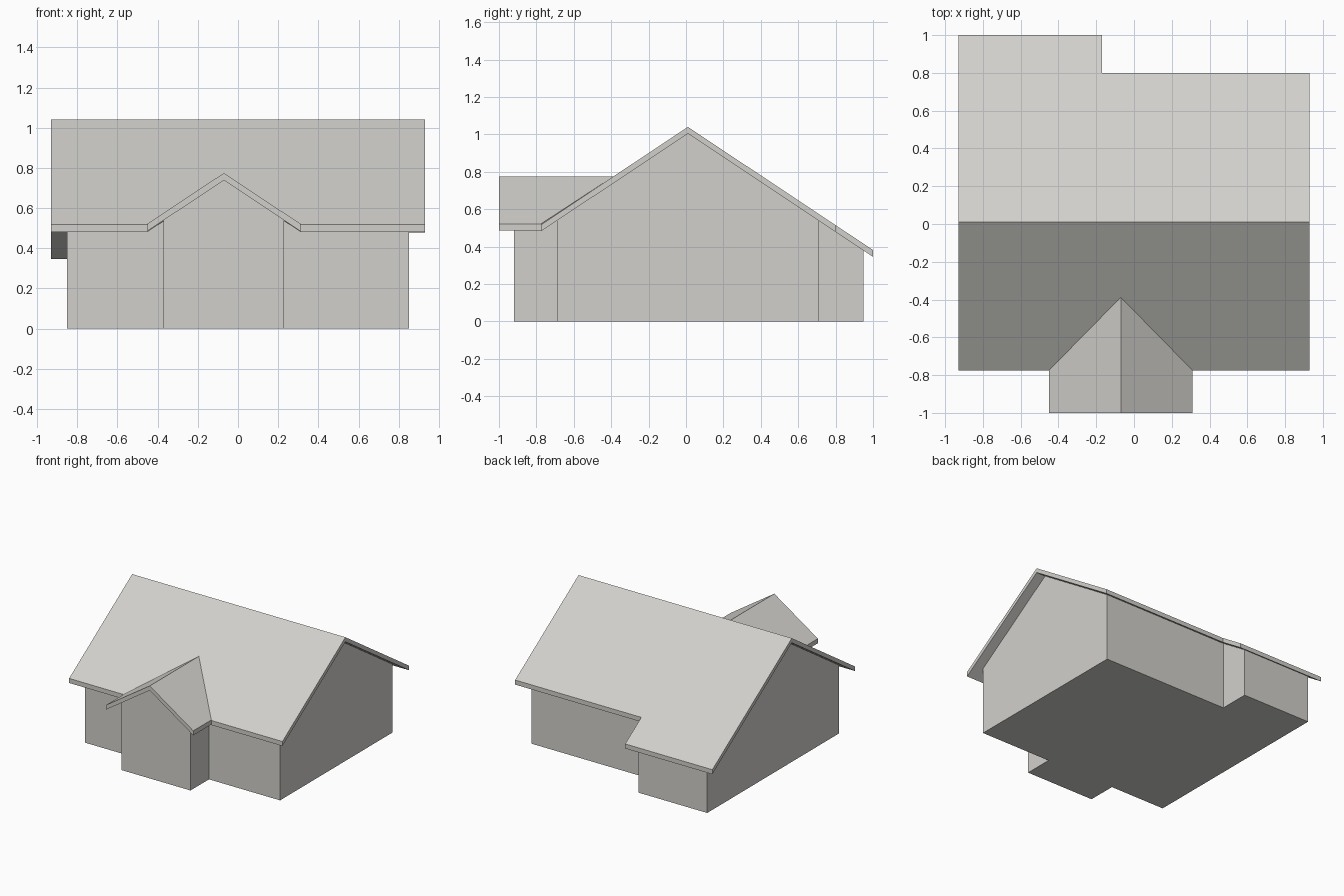
import bpy, bmesh, math

if "Cube" in bpy.data.objects:
    bpy.data.objects.remove(bpy.data.objects["Cube"])

# Shared dimensions
SLOPE, THICK = 0.665, 0.036
RIDGE_Y, RIDGE_Z = 0.01, 1.04        # main ridge, runs along x
GABLE_X, GABLE_Z = -0.07, 0.775      # front gable ridge, runs along y
EAVE_X, GABLE_HALF = 0.93, 0.38
FRONT_EAVE, REAR_EAVE = -0.775, 0.80
VALLEY_Y = RIDGE_Y - (RIDGE_Z - GABLE_Z) / SLOPE


def main_top(x, y):
    return RIDGE_Z - SLOPE * abs(y - RIDGE_Y)


def gable_top(x, y):
    return GABLE_Z - SLOPE * abs(x - GABLE_X)


plaster = bpy.data.materials.new("light grey")
plaster.diffuse_color = (0.64, 0.63, 0.60, 1)
plaster.use_nodes = True
plaster.node_tree.nodes["Principled BSDF"].inputs["Base Color"].default_value = plaster.diffuse_color


def finish(name, bm):
    bmesh.ops.remove_doubles(bm, verts=bm.verts, dist=1e-4)
    bmesh.ops.dissolve_limit(bm, angle_limit=math.radians(0.5),
                             verts=bm.verts, edges=bm.edges)
    bmesh.ops.recalc_face_normals(bm, faces=bm.faces)
    mesh = bpy.data.meshes.new(name)
    bm.to_mesh(mesh)
    bm.free()
    mesh.materials.append(plaster)
    obj = bpy.data.objects.new(name, mesh)
    bpy.context.collection.objects.link(obj)
    return obj


def roof_slab(name, plan, height):
    """Sloped slab over a plan outline, with vertical edges."""
    bm = bmesh.new()
    top = [bm.verts.new((x, y, height(x, y))) for x, y in plan]
    low = [bm.verts.new((x, y, height(x, y) - THICK)) for x, y in plan]
    bm.faces.new(top)
    bm.faces.new(low[::-1])
    n = len(plan)
    for i in range(n):
        j = (i + 1) % n
        bm.faces.new((low[i], low[j], top[j], top[i]))
    return finish(name, bm)


# Main roof: front slope notched at the valleys, rear slope with a lower step
left, right = GABLE_X - GABLE_HALF, GABLE_X + GABLE_HALF
roof_slab("front_roof", [
    (-EAVE_X, FRONT_EAVE), (left, FRONT_EAVE), (GABLE_X, VALLEY_Y),
    (right, FRONT_EAVE), (EAVE_X, FRONT_EAVE),
    (EAVE_X, RIDGE_Y), (-EAVE_X, RIDGE_Y)], main_top)
roof_slab("rear_roof", [
    (-EAVE_X, RIDGE_Y), (EAVE_X, RIDGE_Y), (EAVE_X, REAR_EAVE),
    (-0.17, REAR_EAVE), (-0.17, 1.0), (-EAVE_X, 1.0)], main_top)

# Front gable roof: two slopes ending at the valleys
for side, edge in (("left", left), ("right", right)):
    roof_slab(side + "_gable_roof", [
        (edge, -1.0), (GABLE_X, -1.0), (GABLE_X, VALLEY_Y),
        (edge, FRONT_EAVE)], gable_top)

# Walls: one outline rising to the underside of the roofs, closed by a floor
outline = [(-0.85, -0.69), (-0.37, -0.69), (-0.37, -0.92), (GABLE_X, -0.92),
           (0.23, -0.92), (0.23, -0.69), (0.85, -0.69), (0.85, RIDGE_Y),
           (0.85, 0.71), (-0.25, 0.71), (-0.25, 0.95), (-0.85, 0.95),
           (-0.85, RIDGE_Y)]
bm = bmesh.new()
base = [bm.verts.new((x, y, 0)) for x, y in outline]
head = [bm.verts.new((x, y, (gable_top if y < -0.7 else main_top)(x, y) - THICK))
        for x, y in outline]
bm.faces.new(base[::-1])
for i in range(len(outline)):
    j = (i + 1) % len(outline)
    bm.faces.new((base[i], base[j], head[j], head[i]))
finish("walls", bm)
